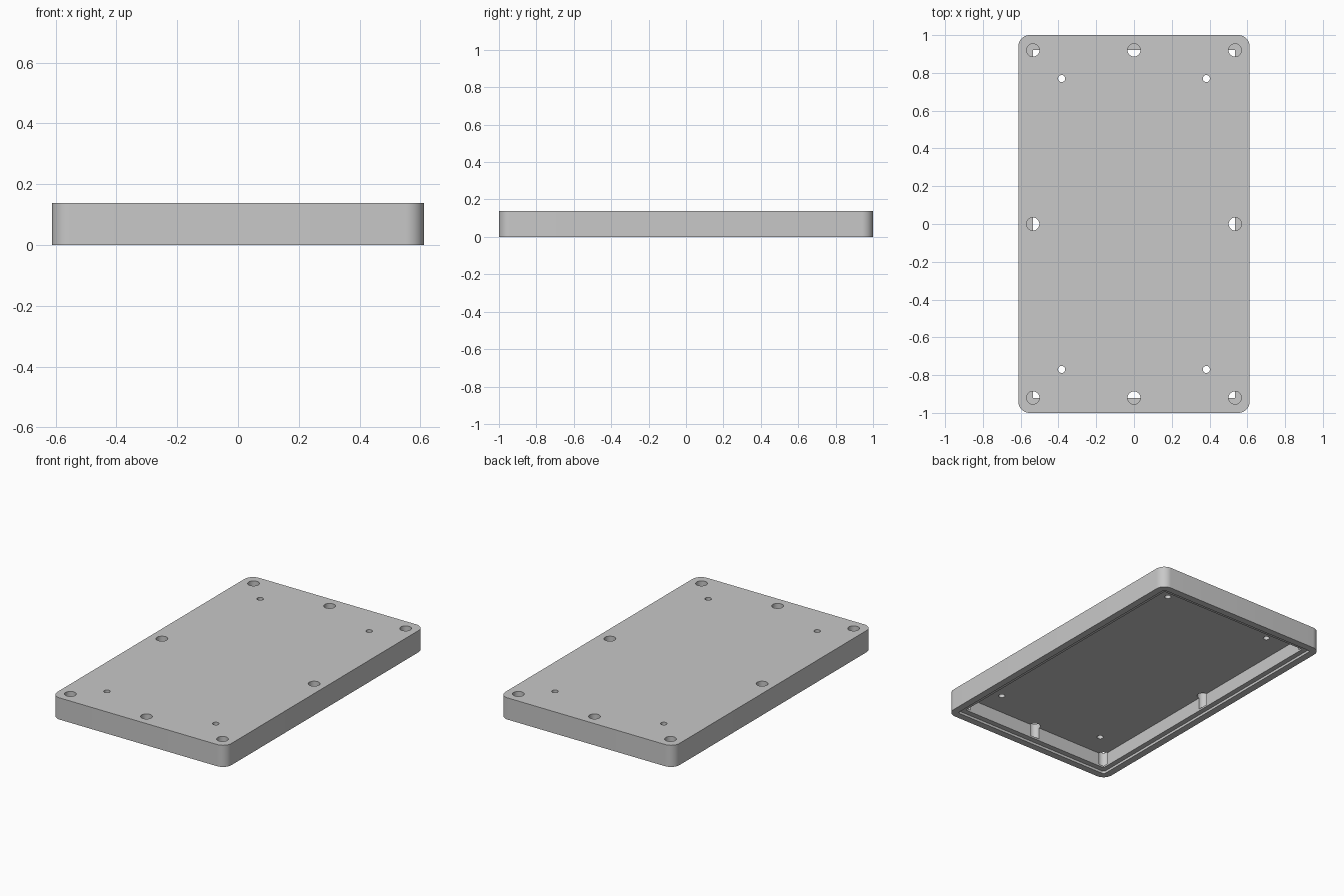
import bpy, bmesh, math

cube = bpy.data.objects.get("Cube")
if cube:
    bpy.data.objects.remove(cube, do_unlink=True)

WIDTH, LENGTH, HEIGHT = 1.225, 2.0, 0.138
CAVITY_X, CAVITY_Y, CEILING = 0.535, 0.92, 0.103
LEDGE = 0.016
SCREW_FLOOR = 0.028

grey = bpy.data.materials.new("plain grey")
grey.use_nodes = True
colour = (0.58, 0.58, 0.58, 1)
grey.diffuse_color = colour
grey.node_tree.nodes["Principled BSDF"].inputs["Base Color"].default_value = colour


def prism(name, outline, z0, z1):
    """Extrude a closed outline from z0 to z1."""
    bm = bmesh.new()
    base = bm.faces.new([bm.verts.new((x, y, z0)) for x, y in outline])
    bm.normal_update()
    up = bmesh.ops.extrude_face_region(bm, geom=[base])["geom"]
    bmesh.ops.translate(bm, vec=(0, 0, z1 - z0),
                        verts=[v for v in up if isinstance(v, bmesh.types.BMVert)])
    bmesh.ops.recalc_face_normals(bm, faces=bm.faces)
    mesh = bpy.data.meshes.new(name)
    bm.to_mesh(mesh)
    bm.free()
    mesh.materials.append(grey)
    obj = bpy.data.objects.new(name, mesh)
    bpy.context.collection.objects.link(obj)
    return obj


def rounded_rect(hx, hy, r, steps=10):
    points = []
    for i, (sx, sy) in enumerate([(1, 1), (-1, 1), (-1, -1), (1, -1)]):
        for k in range(steps + 1):
            a = (i + k / steps) * math.pi / 2
            points.append((sx * (hx - r) + r * math.cos(a), sy * (hy - r) + r * math.sin(a)))
    return points


def circle(cx, cy, r, n=32):
    angles = [(k + 0.5) * math.tau / n for k in range(n)]
    return [(cx + r * math.cos(a), cy + r * math.sin(a)) for a in angles]


def cut(target, cutter):
    cutter.hide_render = True
    mod = target.modifiers.new("cut", "BOOLEAN")
    mod.operation = "DIFFERENCE"
    mod.solver = "EXACT"
    mod.object = cutter
    bpy.context.view_layer.objects.active = target
    bpy.ops.object.modifier_apply(modifier=mod.name)
    bpy.data.objects.remove(cutter, do_unlink=True)


# Rounded cover body
cover = prism("cover", rounded_rect(WIDTH / 2, LENGTH / 2, 0.06), 0, HEIGHT)

# Main cavity with square corners, open underneath
cx, cy = CAVITY_X, CAVITY_Y
cut(cover, prism("cavity", [(cx, cy), (-cx, cy), (-cx, -cy), (cx, -cy)], -0.1, CEILING))

# Shallow step around the lower rim
cut(cover, prism("rim_step", rounded_rect(WIDTH / 2 - 0.045, LENGTH / 2 - 0.045, 0.015), -0.1, LEDGE))

# Blind screw holes that break into the cavity wall
for ix in (-1, 0, 1):
    for iy in (-1, 0, 1):
        if ix or iy:
            cut(cover, prism("screw_hole", circle(ix * cx, iy * cy, 0.034), SCREW_FLOOR, 0.3))

# Small through holes in the top plate
for sx in (-1, 1):
    for sy in (-1, 1):
        cut(cover, prism("pin_hole", circle(sx * 0.383, sy * 0.77, 0.019, 24), CEILING - 0.05, 0.3))

bpy.ops.object.select_all(action="DESELECT")
cover.select_set(True)
bpy.context.view_layer.objects.active = cover
bpy.ops.object.shade_smooth_by_angle(angle=math.radians(30))
